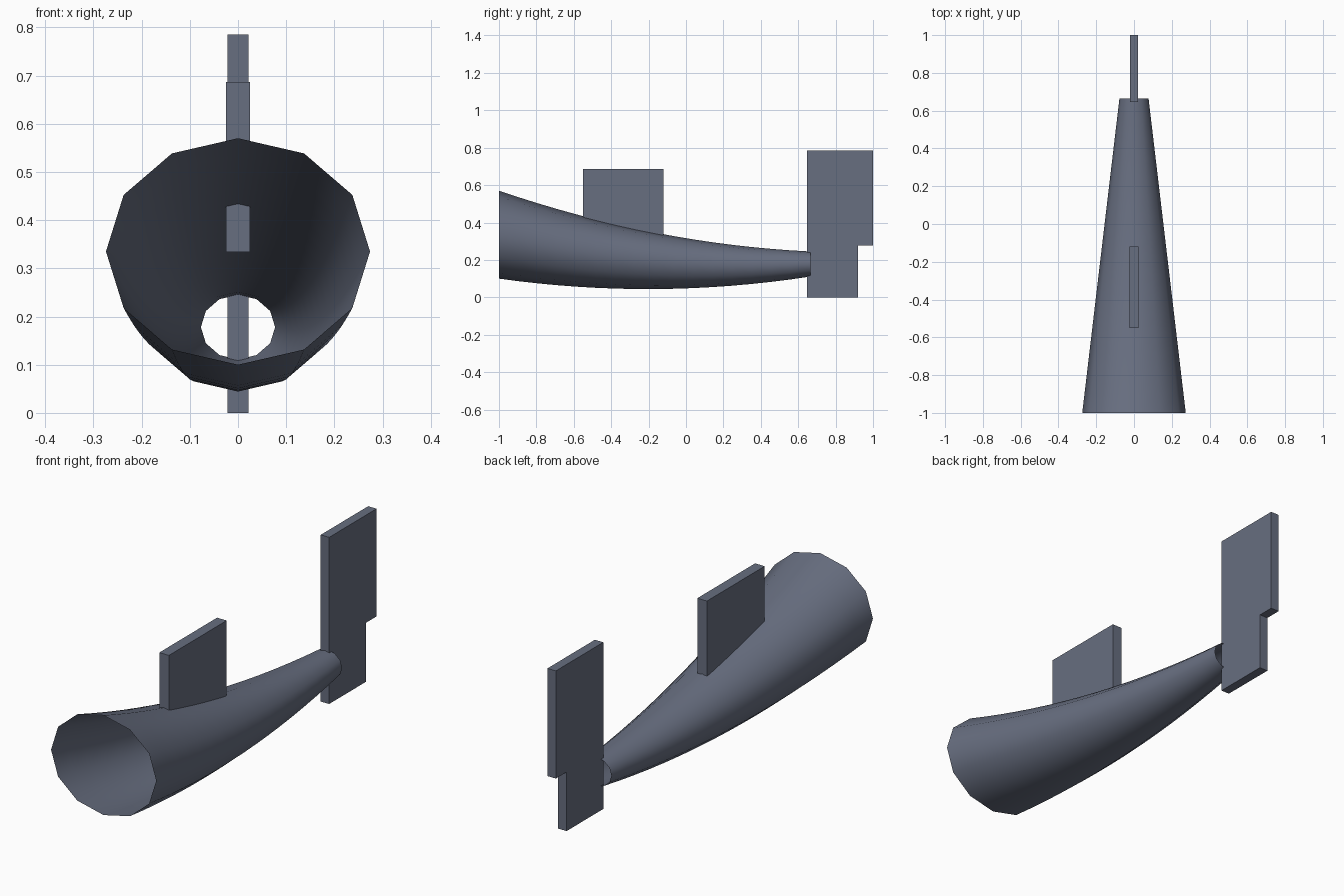
import bpy, bmesh, math

if "Cube" in bpy.data.objects:
    bpy.data.objects.remove(bpy.data.objects["Cube"])

SIDES, RINGS = 12, 16

# Dark blue-grey paint shared by all parts
paint = bpy.data.materials.new("dark_grey")
paint.diffuse_color = (0.136, 0.156, 0.215, 1.0)
paint.use_nodes = True
paint.node_tree.nodes["Principled BSDF"].inputs["Base Color"].default_value = paint.diffuse_color


def finish(name, bm):
    bmesh.ops.recalc_face_normals(bm, faces=bm.faces)
    mesh = bpy.data.meshes.new(name)
    bm.to_mesh(mesh)
    bm.free()
    mesh.materials.append(paint)
    obj = bpy.data.objects.new(name, mesh)
    bpy.context.collection.objects.link(obj)
    return obj


def plate(name, profile, half_width):
    """Extrude a (y, z) outline symmetrically across x = 0."""
    bm = bmesh.new()
    face = bm.faces.new([bm.verts.new((-half_width, y, z)) for y, z in profile])
    ext = bmesh.ops.extrude_face_region(bm, geom=[face])["geom"]
    verts = [v for v in ext if isinstance(v, bmesh.types.BMVert)]
    bmesh.ops.translate(bm, verts=verts, vec=(2 * half_width, 0, 0))
    return finish(name, bm)


def mix(a, b, t):
    return a + (b - a) * t


# Tapered tail boom: open elliptical tube following a sagging centre line
bm = bmesh.new()
rings = []
for i in range(RINGS + 1):
    t = i / RINGS
    y = mix(-1.0, 0.665, t)
    rx, rz = mix(0.274, 0.077, t), mix(0.235, 0.067, t)
    zc = (1 - t) ** 2 * 0.335 + 2 * t * (1 - t) * 0.134 + t * t * 0.178
    rings.append([bm.verts.new((rx * math.sin(a), y, zc + rz * math.cos(a)))
                  for a in (math.tau * k / SIDES for k in range(SIDES))])
for r0, r1 in zip(rings, rings[1:]):
    for k in range(SIDES):
        n = (k + 1) % SIDES
        bm.faces.new((r0[k], r0[n], r1[n], r1[k]))
# Open tube: make the normals point outward
boom = finish("tail_boom", bm)
if boom.data.polygons[0].normal.z < 0:
    boom.data.flip_normals()
bpy.context.view_layer.objects.active = boom
boom.select_set(True)
bpy.ops.object.shade_smooth_by_angle(angle=math.radians(40))

# Upright plate on top of the boom
plate("dorsal_fin", [(-0.55, 0.334), (-0.12, 0.334), (-0.12, 0.687), (-0.55, 0.687)], 0.025)

# Stepped plate at the rear end
plate("rear_fin", [(0.647, 0.0), (0.92, 0.0), (0.92, 0.278), (1.0, 0.278),
                   (1.0, 0.785), (0.647, 0.785)], 0.022)
